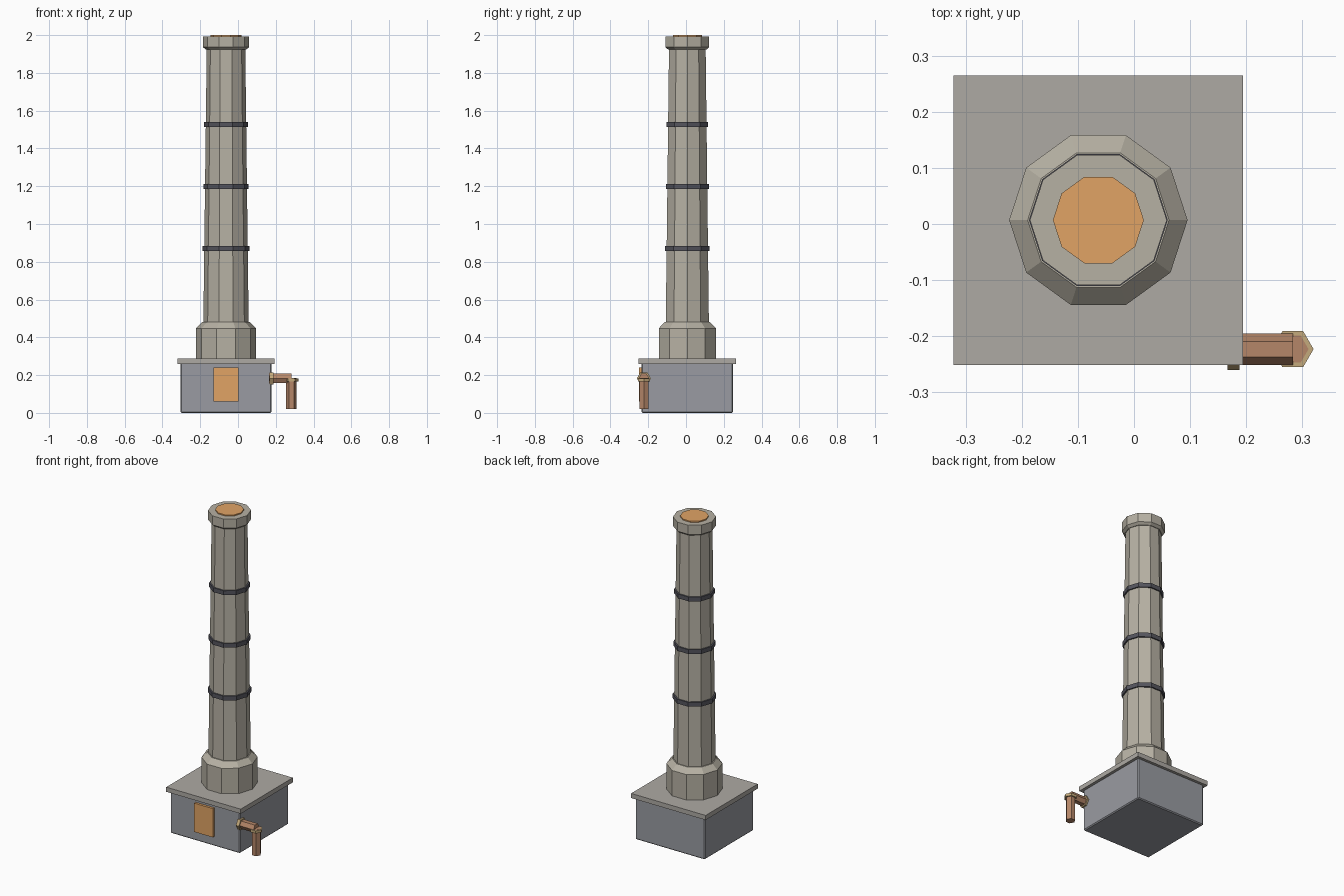
import bpy, bmesh, math
from mathutils import Matrix, Vector

if "Cube" in bpy.data.objects:
    bpy.data.objects.remove(bpy.data.objects["Cube"])

CX, CY = -0.0635, 0.007      # chimney axis
PX, PY, PZ = 0.283, -0.223, 0.183   # pipe elbow


def material(name, rgb):
    m = bpy.data.materials.new(name)
    m.diffuse_color = (*rgb, 1)
    m.use_nodes = True
    m.node_tree.nodes["Principled BSDF"].inputs["Base Color"].default_value = m.diffuse_color
    return m


STONE = material("stone", (0.47, 0.44, 0.37))
SLAB = material("slab", (0.42, 0.40, 0.37))
BASE = material("base", (0.32, 0.33, 0.36))
IRON = material("iron", (0.09, 0.09, 0.11))
GLOW = material("glow", (0.75, 0.37, 0.13))
COPPER = material("copper", (0.46, 0.24, 0.14))
BRASS = material("brass", (0.55, 0.40, 0.20))


def finish(name, bm, mat):
    bmesh.ops.recalc_face_normals(bm, faces=bm.faces)
    me = bpy.data.meshes.new(name)
    bm.to_mesh(me)
    bm.free()
    me.materials.append(mat)
    ob = bpy.data.objects.new(name, me)
    bpy.context.collection.objects.link(ob)
    return ob


def box(name, lo, hi, mat, bevel=0):
    lo, hi = Vector(lo), Vector(hi)
    bm = bmesh.new()
    bmesh.ops.create_cube(bm, size=1, matrix=Matrix.Translation((lo + hi) / 2)
                          @ Matrix.Diagonal((*(hi - lo), 1)))
    ob = finish(name, bm, mat)
    if bevel:
        mod = ob.modifiers.new("bevel", "BEVEL")
        mod.width, mod.segments = bevel, 1
    return ob


def lathe(name, profile, sides, mat, matrix):
    """Capped faceted turning of (radius, height) points, a corner on local +x."""
    bm = bmesh.new()
    rings = [[bm.verts.new((r * math.cos(math.tau * i / sides),
                            r * math.sin(math.tau * i / sides), z))
              for i in range(sides)] for r, z in profile]
    for a, b in zip(rings, rings[1:]):
        for i in range(sides):
            j = (i + 1) % sides
            bm.faces.new((a[i], a[j], b[j], b[i]))
    bm.faces.new(rings[0][::-1])
    bm.faces.new(rings[-1])
    bm.transform(matrix)
    return finish(name, bm, mat)


axis = Matrix.Translation((CX, CY, 0))


def shaft_radius(z):
    return 0.120 + (0.102 - 0.120) * (z - 0.48) / (1.93 - 0.48)


# Firebox base, slab and door
box("base", (CX - 0.241, CY - 0.242, 0), (CX + 0.241, CY + 0.242, 0.265), BASE, 0.006)
box("base_slab", (CX - 0.258, CY - 0.258, 0.26), (CX + 0.258, CY + 0.258, 0.289), SLAB)
box("fire_door", (CX - 0.065, -0.25, 0.06), (CX + 0.065, -0.225, 0.24), GLOW)

# Chimney: plinth, tapered shaft, flared cap and glowing mouth
lathe("plinth", [(0.159, 0.285), (0.159, 0.448), (0.126, 0.48)], 10, STONE, axis)
lathe("shaft", [(0.120, 0.47), (shaft_radius(1.94), 1.94)], 10, STONE, axis)
lathe("cap", [(0.106, 1.923), (0.122, 1.936), (0.122, 1.993)], 10, STONE, axis)
lathe("mouth", [(0.081, 1.98), (0.081, 2.0)], 10, GLOW, axis)

# Iron bands
for n, z in enumerate((0.871, 1.199, 1.527)):
    r = shaft_radius(z) + 0.0085
    lathe(f"band_{n + 1}", [(r, z - 0.0135), (r, z + 0.0135)], 10, IRON, axis)

# Side pipe: horizontal run (corners on +-y), drop and two collars
side = Matrix.Translation((0, PY, PZ)) @ Matrix(
    ((0, 0, 1, 0), (1, 0, 0, 0), (0, 1, 0, 0), (0, 0, 0, 1)))
drop = Matrix.Translation((PX, PY, 0))
lathe("pipe_run", [(0.028, 0.165), (0.028, PX)], 6, COPPER, side)
lathe("pipe_wall_collar", [(0.037, 0.167), (0.037, 0.188)], 6, BRASS, side)
lathe("pipe_drop", [(0.028, 0.02), (0.028, 0.184)], 6, COPPER, drop)
lathe("pipe_elbow_collar", [(0.037, 0.166), (0.037, 0.183)], 6, BRASS, drop)
